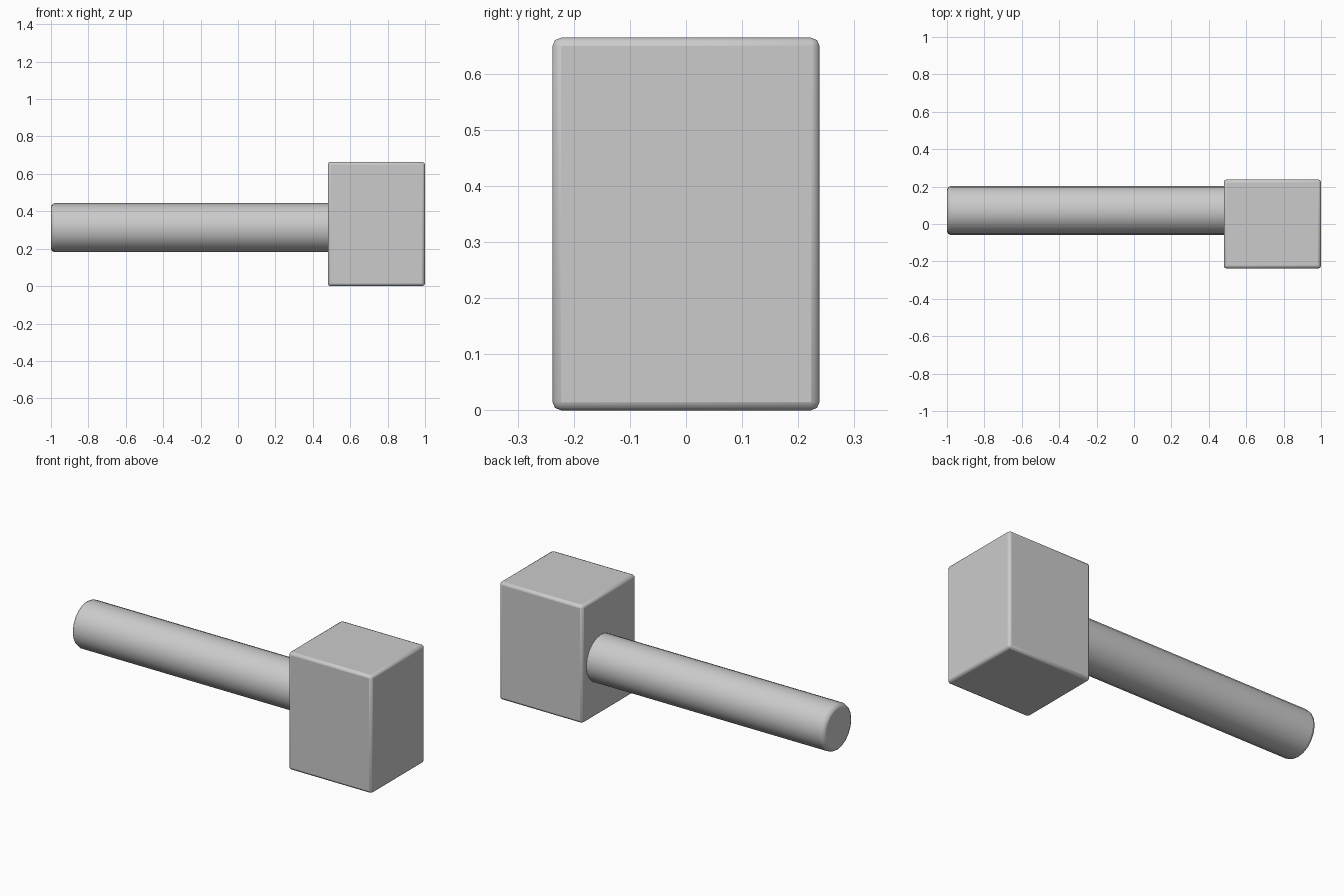
import bpy
import math

if "Cube" in bpy.data.objects:
    bpy.data.objects.remove(bpy.data.objects["Cube"])


def finish(obj, name, bevel, segments, angle):
    """Name the part, round its sharp edges and shade it."""
    obj.name = name
    mod = obj.modifiers.new("edge_rounding", 'BEVEL')
    mod.width = bevel
    mod.segments = segments
    mod.limit_method = 'ANGLE'
    mod.angle_limit = math.radians(50)
    bpy.ops.object.shade_smooth_by_angle(angle=math.radians(angle))


# Mallet head: tall block with narrow softened edges
x0, x1, half_y, top = 0.48, 1.0, 0.238, 0.664
bpy.ops.mesh.primitive_cube_add(size=1, location=((x0 + x1) / 2, 0, top / 2))
head = bpy.context.object
head.scale = (x1 - x0, 2 * half_y, top)
bpy.ops.object.transform_apply(location=False, rotation=False, scale=True)
finish(head, "mallet_head", 0.015, 2, 20)

# Handle: round bar along x, set slightly off centre, with its root in the head
end, root = -1.0, 0.51
bpy.ops.mesh.primitive_cylinder_add(
    vertices=20, radius=0.131, depth=root - end,
    location=((end + root) / 2, 0.072, 0.312),
    rotation=(0, math.pi / 2, 0))
finish(bpy.context.object, "handle", 0.02, 2, 20)
